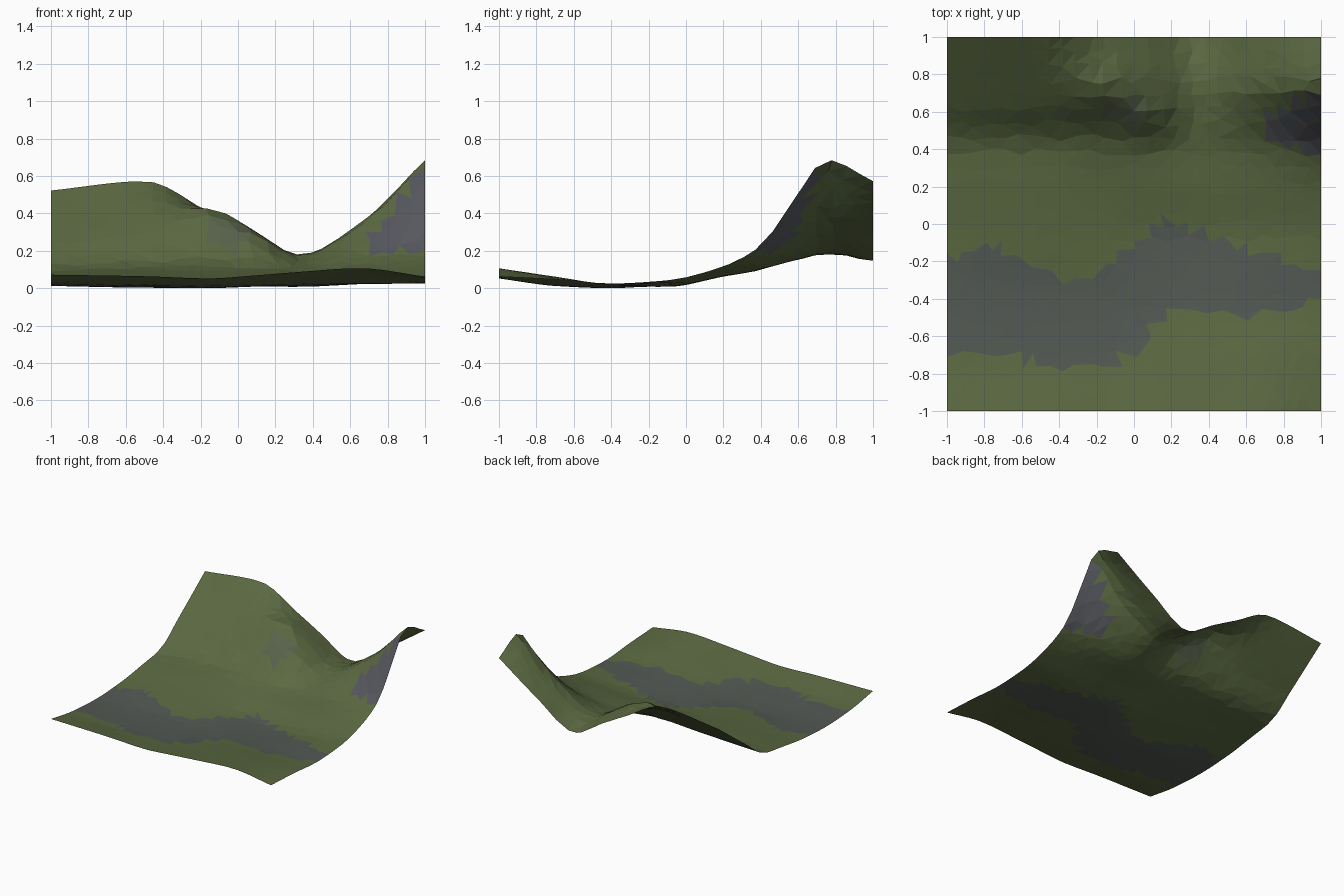
import bpy, bmesh, random

if "Cube" in bpy.data.objects:
    bpy.data.objects.remove(bpy.data.objects["Cube"])
random.seed(4)

# Coarse height profile: rows run front to back, columns left to right
XS = [-1, -.5, -.15, .05, .33, .65, 1]
HEIGHTS = {
    -1.0: [.075, .067, .055, .068, .09, .11, .065],
    -0.7: [.03, .015, .015, .03, .055, .065, .05],
    -0.4: [.015, .005, .003, .01, .02, .025, .028],
    -0.1: [.03, .035, .025, .012, .01, .025, .045],
    0.2: [.07, .08, .075, .07, .065, .085, .12],
    0.4: [.10, .115, .13, .12, .10, .14, .23],
    0.5: [.15, .17, .19, .20, .13, .20, .36],
    0.6: [.23, .27, .30, .30, .155, .27, .51],
    0.75: [.34, .39, .43, .335, .183, .35, .69],
    1.0: [.525, .575, .405, .295, .145, .335, .575],
}
# River banks: back and front edge along x
RX = [-1, -.8, -.4, -.2, 0, .2, .4, .6, .8, 1]
BANK_BACK = [-.2, -.1, -.3, -.25, -.1, .01, -.06, -.14, -.2, -.28]
BANK_FRONT = [-.68, -.68, -.77, -.78, -.67, -.47, -.44, -.5, -.46, -.38]


def curve(xs, vs, t):
    """Monotone cubic interpolation, smooth without overshoot."""
    n = len(xs)
    d = [(vs[i + 1] - vs[i]) / (xs[i + 1] - xs[i]) for i in range(n - 1)]

    def slope(i):
        if i in (0, n - 1):
            return d[0] if i == 0 else d[-1]
        a, b = d[i - 1], d[i]
        return 2 * a * b / (a + b) if a * b > 0 else 0
    k = max(i for i in range(n - 1) if i == 0 or xs[i] <= t)
    h = xs[k + 1] - xs[k]
    u = (t - xs[k]) / h
    return ((1 + 2 * u) * (1 - u) ** 2 * vs[k] + u * (1 - u) ** 2 * h * slope(k)
            + u * u * (3 - 2 * u) * vs[k + 1] + u * u * (u - 1) * h * slope(k + 1))


def height(x, y):
    return curve(list(HEIGHTS), [curve(XS, row, x) for row in HEIGHTS.values()], y)


def material(name, rgb):
    m = bpy.data.materials.new(name)
    m.diffuse_color = (*rgb, 1)
    m.use_nodes = True
    m.node_tree.nodes["Principled BSDF"].inputs["Base Color"].default_value = m.diffuse_color
    return m


# Irregular grid: inner points wander, border points stay on the border
bm = bmesh.new()
N = 26
bmesh.ops.create_grid(bm, x_segments=N, y_segments=N, size=1)
j = .3 * 2 / N
for v in bm.verts:
    if abs(v.co.x) < .999:
        v.co.x += random.uniform(-j, j)
    if abs(v.co.y) < .999:
        v.co.y += random.uniform(-j, j)
    v.co.x = max(-1, min(1, v.co.x))
    v.co.y = max(-1, min(1, v.co.y))
    v.co.z = height(v.co.x, v.co.y)
low = min(v.co.z for v in bm.verts)
for v in bm.verts:
    v.co.z -= low
bmesh.ops.triangulate(bm, faces=bm.faces[:], quad_method='SHORT_EDGE')

# Paint: grass, river bed, rocky cliff and mossy slope
for f in bm.faces:
    c = f.calc_center_median()
    if curve(RX, BANK_FRONT, c.x) < c.y < curve(RX, BANK_BACK, c.x):
        f.material_index = 1
    elif c.x > .68 and abs(c.y - .53) < .04 + .45 * (c.x - .68):
        f.material_index = 2
    elif ((c.x + .05) / .12) ** 2 + ((c.y - .6) / .09) ** 2 < 1:
        f.material_index = 3
    f.smooth = False

mesh = bpy.data.meshes.new("terrain")
bm.to_mesh(mesh)
bm.free()
for name, rgb in (("grass", (.105, .142, .054)), ("river_bed", (.088, .100, .088)),
                  ("rock", (.095, .098, .112)), ("moss", (.100, .125, .070))):
    mesh.materials.append(material(name, rgb))
terrain = bpy.data.objects.new("terrain", mesh)
bpy.context.collection.objects.link(terrain)
